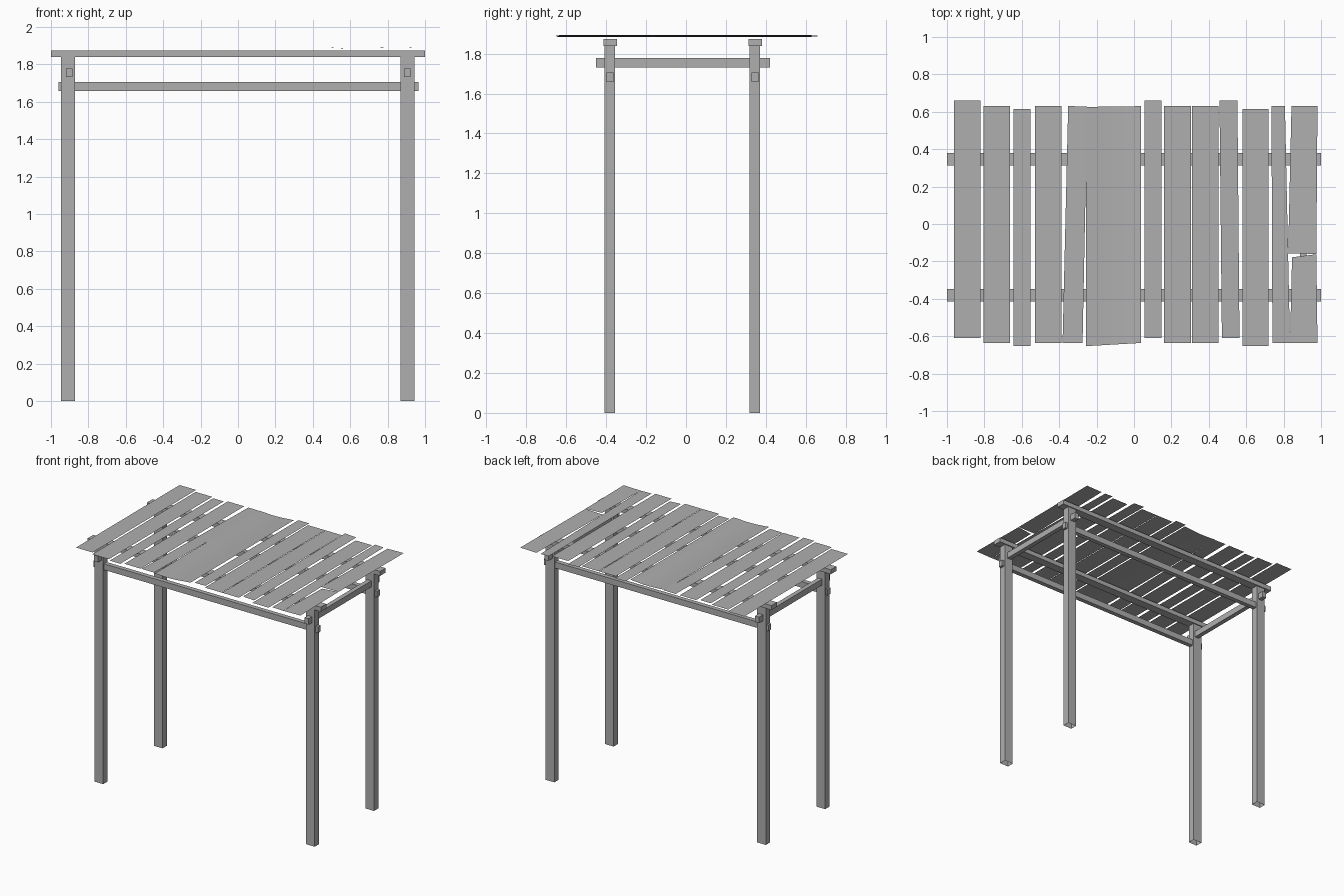
import bpy
import bmesh

cube = bpy.data.objects.get("Cube")
if cube:
    bpy.data.objects.remove(cube, do_unlink=True)

GREY = (0.43, 0.43, 0.43, 1)
wood = bpy.data.materials.new("weathered_grey")
wood.use_nodes = True
wood.diffuse_color = GREY
wood.node_tree.nodes["Principled BSDF"].inputs["Base Color"].default_value = GREY


def finish(name, bm):
    mesh = bpy.data.meshes.new(name)
    bm.to_mesh(mesh)
    bm.free()
    mesh.materials.append(wood)
    obj = bpy.data.objects.new(name, mesh)
    bpy.context.collection.objects.link(obj)
    return obj


def bar(name, centre, size, open_bottom=False):
    bm = bmesh.new()
    bmesh.ops.create_cube(bm, size=1)
    for v in bm.verts:
        v.co = [c + s * k for c, s, k in zip(centre, size, v.co)]
    if open_bottom:
        bm.normal_update()
        low = [f for f in bm.faces if f.normal.z < -0.9]
        bmesh.ops.delete(bm, geom=low, context="FACES_ONLY")
    return finish(name, bm)


def slat(name, back, front, rise=(0, 0)):
    """Thin board: back and front are (x left, x right, y left, y right)."""
    bm = bmesh.new()
    n = len(rise) - 1
    rows = []
    for xl, xr, yl, yr in (front, back):
        rows.append([bm.verts.new((xl + (xr - xl) * i / n, yl + (yr - yl) * i / n,
                                   SLAT_Z + h)) for i, h in enumerate(rise)])
    for i in range(n):
        bm.faces.new((rows[0][i], rows[0][i + 1], rows[1][i + 1], rows[1][i]))
    return finish(name, bm)


# Frame: legs, top beams and the stretchers that poke through the legs
for row, y in (("front", -0.382), ("back", 0.345)):
    for side, x in (("right", -0.908), ("left", 0.907)):
        bar(f"{row}_{side}_leg", (x, y, 0.92), (0.075, 0.054, 1.84), True)
    bar(f"{row}_top_beam", (0, y + 0.002, 1.857), (2, 0.067, 0.035))
    bar(f"{row}_stretcher", (0.002, y, 1.682), (1.925, 0.035, 0.047))
for side, x in (("right", -0.903), ("left", 0.904)):
    bar(f"{side}_stretcher", (x, -0.015, 1.755), (0.035, 0.87, 0.047))

# Straight table slats: x left, x right, y front, y back
SLAT_Z = 1.887
straight = [
    (-0.963, -0.821, -0.61, 0.66),
    (-0.805, -0.663, -0.636, 0.631),
    (-0.644, -0.553, -0.652, 0.615),
    (-0.529, -0.388, -0.636, 0.631),
    (0.056, 0.147, -0.61, 0.66),
    (0.16, 0.306, -0.636, 0.631),
    (0.31, 0.452, -0.636, 0.631),
    (0.58, 0.719, -0.652, 0.615),
]
for i, (xl, xr, yf, yb) in enumerate(straight):
    slat(f"straight_slat_{i + 1}", (xl, xr, yb, yb), (xl, xr, yf, yf))

# Crooked slats, including the wide warped one and the snapped one
slat("crooked_slat_1", (-0.352, -0.25, 0.631, 0.627), (-0.382, -0.275, -0.636, -0.636))
slat("warped_slat", (-0.257, 0.038, 0.626, 0.63), (-0.257, 0.038, -0.653, -0.636),
     (0.004, 0.001, -0.002, -0.003, -0.001, 0.003, 0.006))
slat("crooked_slat_2", (0.457, 0.553, 0.66, 0.66), (0.47, 0.564, -0.61, -0.61), (0.004, -0.001))
slat("crooked_slat_3", (0.735, 0.807, 0.631, 0.631), (0.74, 0.834, -0.636, -0.636), (0.003, 0))
slat("snapped_slat_back", (0.842, 0.981, 0.631, 0.631), (0.824, 0.975, -0.157, -0.16), (0, 0.003))
slat("snapped_slat_front", (0.845, 0.975, -0.178, -0.162), (0.834, 0.981, -0.636, -0.636), (0, 0.003))
